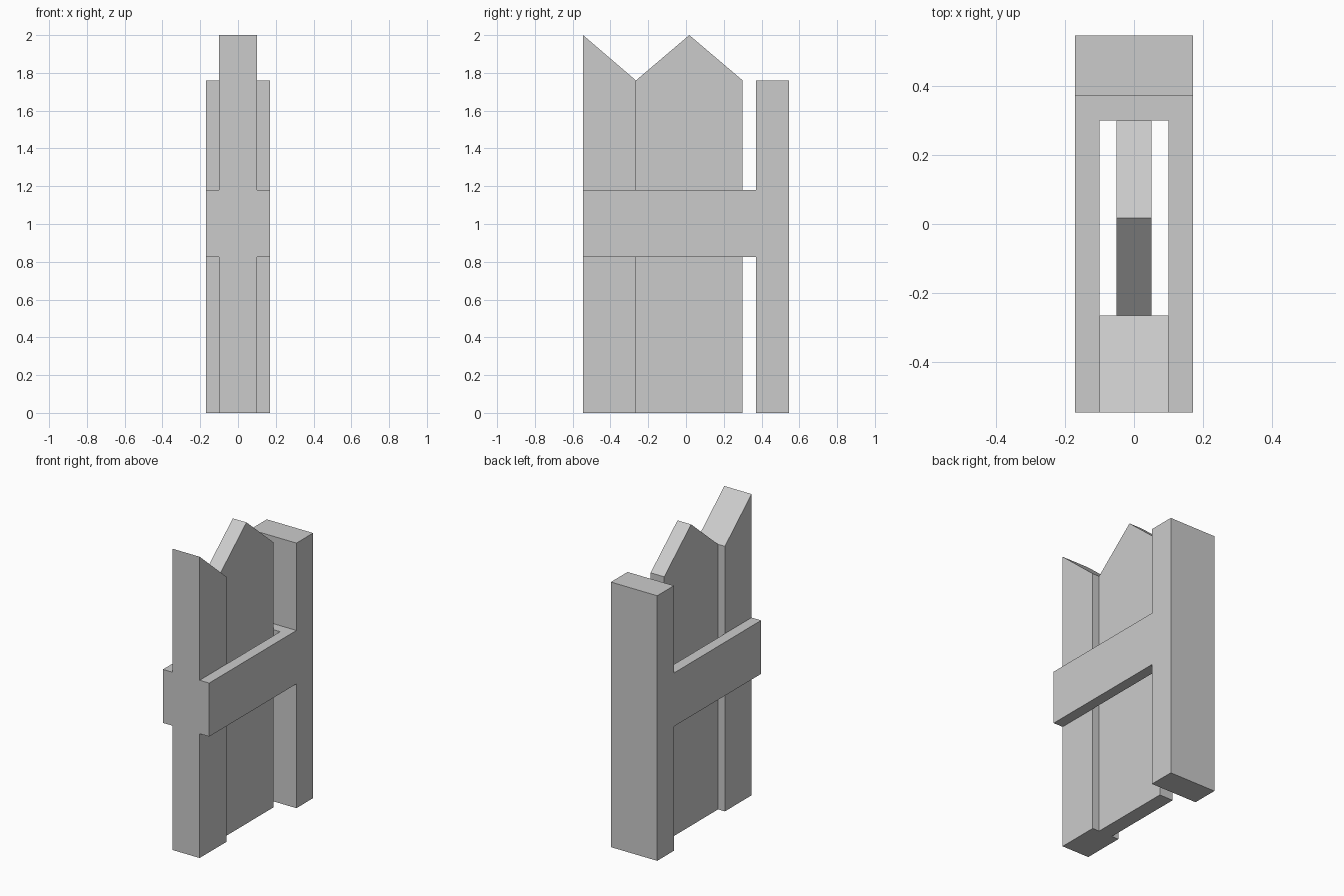
import bpy
import bmesh
from mathutils import Vector

cube = bpy.data.objects.get("Cube")
if cube:
    bpy.data.objects.remove(cube, do_unlink=True)

# Single plain grey finish
GREY = (0.6, 0.6, 0.6, 1.0)
grey = bpy.data.materials.new("plain_grey")
grey.use_nodes = True
grey.diffuse_color = GREY
grey.node_tree.nodes["Principled BSDF"].inputs["Base Color"].default_value = GREY

# Shared dimensions
FRONT, POST_BACK, PANEL_BACK, PILLAR_FRONT, BACK = -0.545, -0.265, 0.3, 0.37, 0.545
SHOULDER, TOP = 1.76, 2.0
BAND_LOW, BAND_HIGH = 0.825, 1.18
POST_HALF, PANEL_HALF, OUTER_HALF = 0.1, 0.05, 0.17


def extrude_profile(name, points, offset):
    """Close a flat outline and extrude it into a solid part."""
    bm = bmesh.new()
    face = bm.faces.new([bm.verts.new(p) for p in points])
    result = bmesh.ops.extrude_face_region(bm, geom=[face])
    moved = [v for v in result["geom"] if isinstance(v, bmesh.types.BMVert)]
    bmesh.ops.translate(bm, verts=moved, vec=Vector(offset))
    bmesh.ops.recalc_face_normals(bm, faces=bm.faces)
    mesh = bpy.data.meshes.new(name)
    bm.to_mesh(mesh)
    bm.free()
    mesh.materials.append(grey)
    obj = bpy.data.objects.new(name, mesh)
    bpy.context.collection.objects.link(obj)
    return obj


def side_part(name, outline, half):
    """Part drawn as a (y, z) side outline, centred across x."""
    return extrude_profile(name, [(-half, y, z) for y, z in outline], (2 * half, 0, 0))


# Front post with a top sloping down to the rear
side_part("front_post", [(FRONT, 0), (POST_BACK, 0), (POST_BACK, SHOULDER), (FRONT, TOP)], POST_HALF)

# Thin centre panel with a gabled top
ridge = (POST_BACK + PANEL_BACK) / 2
side_part("gabled_panel", [(POST_BACK, 0), (PANEL_BACK, 0), (PANEL_BACK, SHOULDER),
                           (ridge, TOP), (POST_BACK, SHOULDER)], PANEL_HALF)

# Wide flat-topped rear pillar
side_part("rear_pillar", [(PILLAR_FRONT, 0), (BACK, 0), (BACK, SHOULDER), (PILLAR_FRONT, SHOULDER)], OUTER_HALF)

# U-shaped band that ties the front post and panel to the pillar
half_plan = [(OUTER_HALF, PILLAR_FRONT), (OUTER_HALF, FRONT), (POST_HALF, FRONT), (POST_HALF, PANEL_BACK)]
plan = half_plan + [(-x, y) for x, y in reversed(half_plan)]
extrude_profile("connecting_band", [(x, y, BAND_LOW) for x, y in plan], (0, 0, BAND_HIGH - BAND_LOW))
